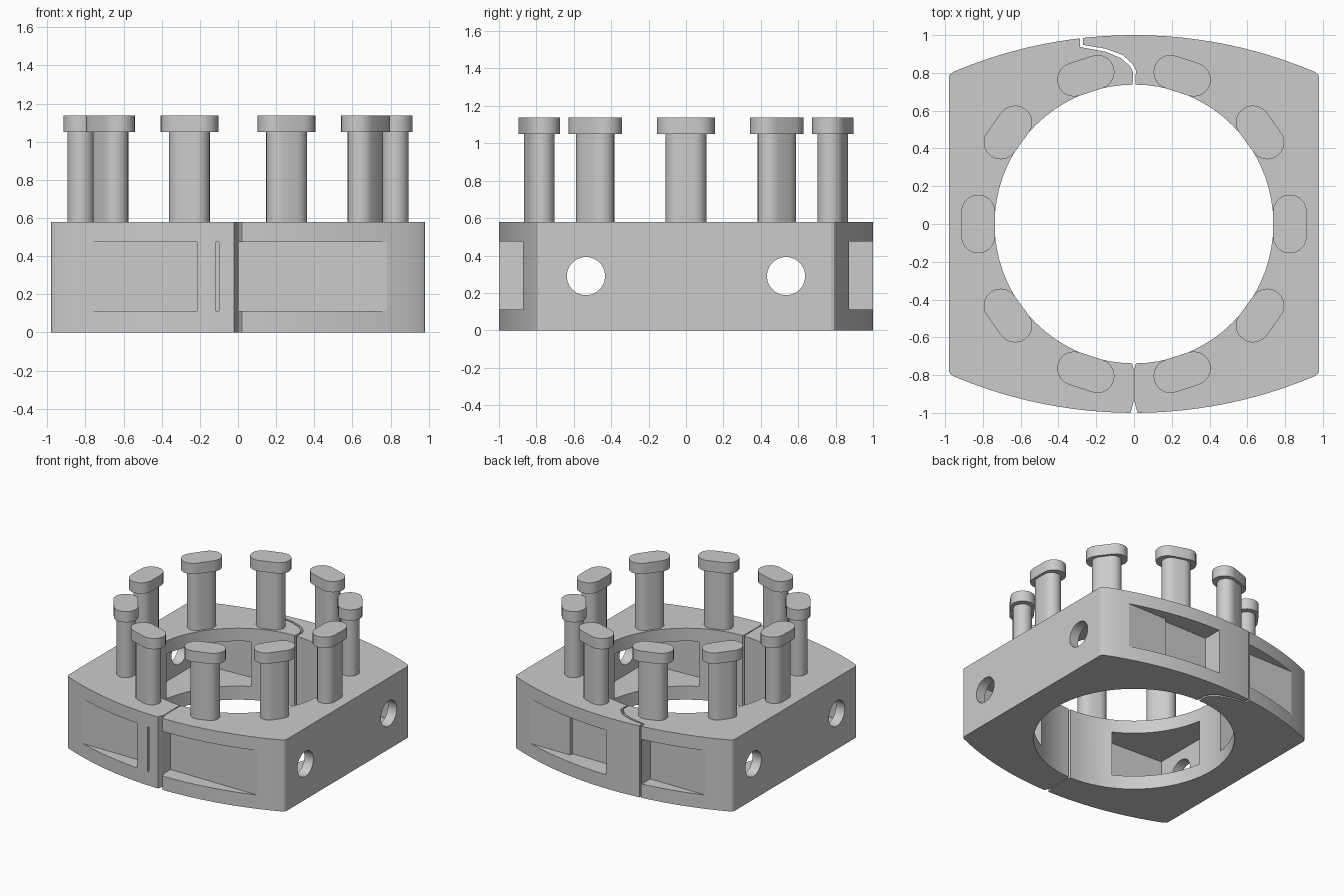
import bpy, bmesh, math
from mathutils import Matrix

if "Cube" in bpy.data.objects:
    bpy.data.objects.remove(bpy.data.objects["Cube"])

ARC_R = 2.45


def prism(name, pts, z0, z1):
    """Extrude a closed 2D outline between two heights."""
    bm = bmesh.new()
    face = bm.faces.new([bm.verts.new((x, y, z0)) for x, y in pts])
    ext = bmesh.ops.extrude_face_region(bm, geom=[face])
    for v in ext["geom"]:
        if isinstance(v, bmesh.types.BMVert):
            v.co.z = z1
    bmesh.ops.recalc_face_normals(bm, faces=bm.faces)
    me = bpy.data.meshes.new(name)
    bm.to_mesh(me)
    bm.free()
    ob = bpy.data.objects.new(name, me)
    bpy.context.collection.objects.link(ob)
    return ob


def rect(x0, x1, y0, y1):
    return [(x0, y0), (x1, y0), (x1, y1), (x0, y1)]


def circle(r, n):
    return [(r * math.cos(2 * math.pi * i / n), r * math.sin(2 * math.pi * i / n)) for i in range(n)]


def stadium(half_w, half_straight, n=10):
    """Slot outline, long along y."""
    pts = []
    for s, a0 in ((1, 0), (-1, math.pi)):
        for i in range(n + 1):
            a = a0 + math.pi * i / n
            pts.append((half_w * math.cos(a), s * half_straight + half_w * math.sin(a)))
    return pts


def arc_y(x):
    return 1 - ARC_R + math.sqrt(ARC_R ** 2 - x * x)


def smooth(ob, deg=25):
    bpy.ops.object.select_all(action='DESELECT')
    ob.select_set(True)
    bpy.context.view_layer.objects.active = ob
    bpy.ops.object.shade_smooth_by_angle(angle=math.radians(deg))


# Body outline: flat sides, bowed front and back, small rounded corners
back = [(0.98, 0.775), (0.974, 0.792)]
back += [(x, arc_y(x)) for x in [0.955 - 1.91 * i / 24 for i in range(25)]]
back += [(-0.974, 0.792), (-0.98, 0.775)]
body = prism("clamp_body", back + [(-x, -y) for x, y in back], 0, 0.58)

cutters = [prism("bore_cutter", circle(0.738, 72), -0.1, 0.7)]

# Hollow corner pockets that open into the bore
for sx in (-1, 1):
    for sy in (-1, 1):
        p = [(0.34, 0.60), (0.34, 0.79), (0.90, 0.76), (0.90, 0.12), (0.60, 0.12), (0.5, 0.4)]
        cutters.append(prism("pocket_cutter", [(sx * x, sy * y) for x, y in p], 0.11, 0.475))

# Side screw holes
for sy in (-1, 1):
    for sx in (-1, 1):
        hole = prism("screw_hole_cutter", circle(0.102, 40), -0.15, 0.15)
        hole.data.transform(Matrix.Translation((sx * 0.95, sy * 0.535, 0.29))
                            @ Matrix.Rotation(math.pi / 2, 4, 'Y'))
        cutters.append(hole)

# Front and back recesses
for r in (rect(-0.85, -0.215, -1.1, -0.872), rect(0.003, 0.85, -1.1, -0.872),
          rect(-0.85, -0.29, 0.872, 1.1), rect(0.02, 0.85, 0.872, 1.1),
          rect(0.02, 0.43, 0.842, 1.1), rect(-0.115, -0.1, -1.1, -0.9)):
    cutters.append(prism("recess_cutter", r, 0.112, 0.474))

# Front hinge seam, flared at both ends
seam = [(-0.004, -0.7), (-0.012, -0.735), (-0.004, -0.755), (-0.003, -0.94), (-0.01, -0.97), (-0.03, -1.03)]
cutters.append(prism("hinge_seam_cutter", seam + [(-x, y) for x, y in reversed(seam)], -0.1, 0.7))

# Back latch gap: runs out from the bore and sweeps sideways under the tongue
inner = [(-0.012, 0.7), (-0.006, 0.755), (-0.004, 0.80), (-0.02, 0.835), (-0.07, 0.878),
         (-0.15, 0.912), (-0.285, 0.937), (-0.287, 1.05)]
outer = [(-0.274, 1.05), (-0.27, 0.948), (-0.15, 0.928), (-0.06, 0.895), (-0.01, 0.85),
         (0.01, 0.815), (0.008, 0.755), (0.012, 0.7)]
cutters.append(prism("latch_gap_cutter", inner + outer, -0.1, 0.7))

for c in cutters:
    c.hide_render = True
    m = body.modifiers.new("cut", 'BOOLEAN')
    m.operation = 'DIFFERENCE'
    m.solver = 'EXACT'
    m.object = c

# Bake the cuts, then remove the helpers
bpy.context.view_layer.update()
cut_mesh = bpy.data.meshes.new_from_object(body.evaluated_get(bpy.context.evaluated_depsgraph_get()))
body.modifiers.clear()
body.data = cut_mesh
for c in cutters:
    bpy.data.objects.remove(c)
smooth(body, 15)

# Ring of ten capped pegs
for i in range(10):
    a = math.radians(36 * i)
    place = Matrix.Rotation(a, 4, 'Z') @ Matrix.Translation((0.825, 0, 0))
    stem = prism(f"peg_stem_{i + 1}", stadium(0.07, 0.04), 0.56, 1.05)
    cap = prism(f"peg_cap_{i + 1}", stadium(0.09, 0.065), 1.05, 1.138)
    for ob in (stem, cap):
        ob.data.transform(place)
        smooth(ob)
